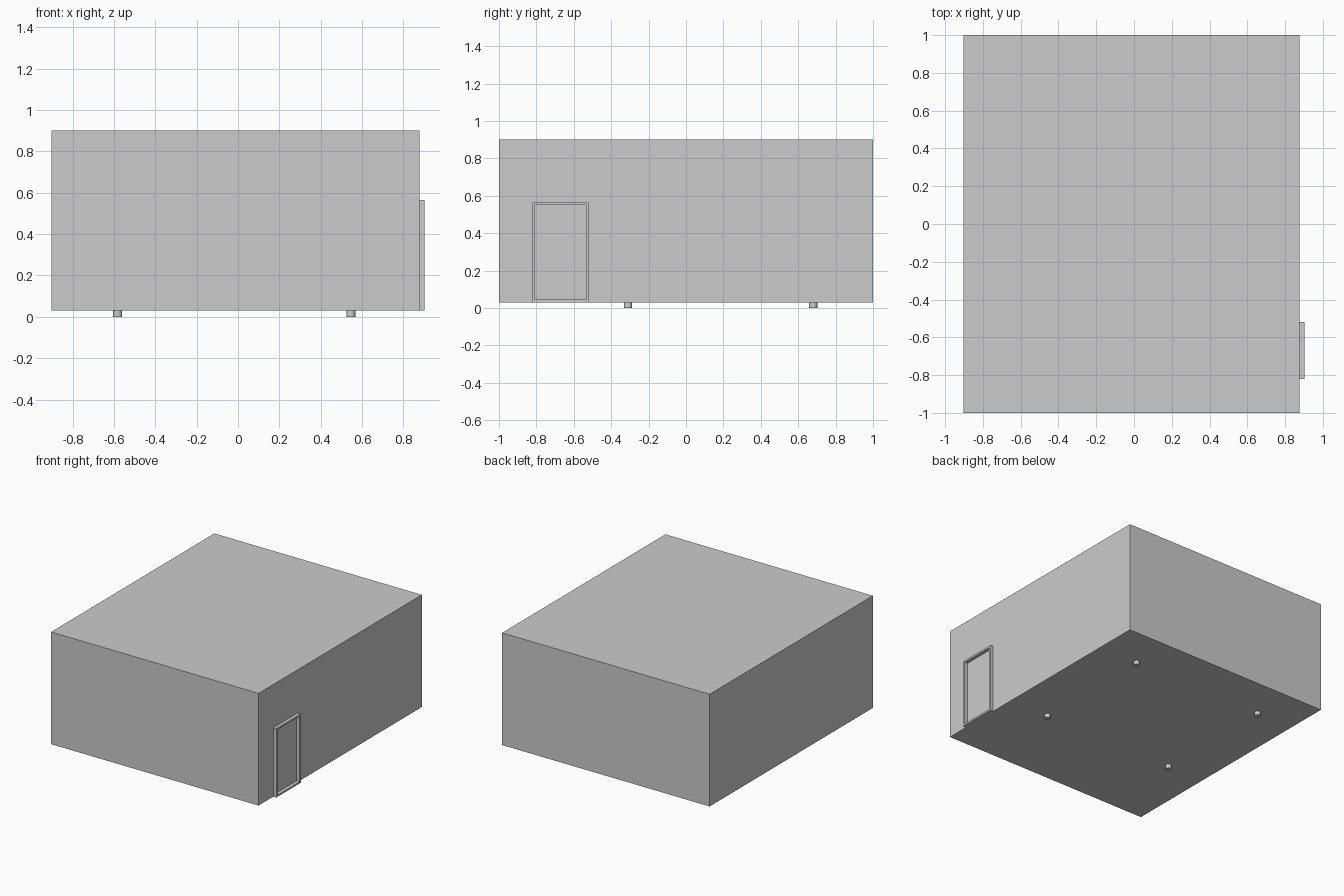
import bpy

if "Cube" in bpy.data.objects:
    bpy.data.objects.remove(bpy.data.objects["Cube"])


def box(name, lo, hi):
    """Axis-aligned box between two corners."""
    bpy.ops.mesh.primitive_cube_add(size=1, location=[(a + b) / 2 for a, b in zip(lo, hi)])
    ob = bpy.context.object
    ob.name = name
    ob.scale = [b - a for a, b in zip(lo, hi)]
    bpy.ops.object.transform_apply(location=False, rotation=False, scale=True)
    return ob


BASE, TOP = 0.03, 0.90
WALL_X = 0.877

# Main block
box("body", (-0.903, -1, BASE), (WALL_X, 1, TOP))

# Raised rectangular door frame on the right side
y0, y1, z1, w = -0.82, -0.52, 0.565, 0.014
x0, x1 = WALL_X, 0.903
box("door_frame_front_post", (x0, y0, BASE), (x1, y0 + w, z1))
box("door_frame_back_post", (x0, y1 - w, BASE), (x1, y1, z1))
box("door_frame_head", (x0, y0 + w, z1 - w), (x1, y1 - w, z1))
box("door_frame_sill", (x0, y0 + w, BASE), (x1, y1 - w, BASE + w))

# Four small round feet
for sx, x in (("left", -0.582), ("right", 0.546)):
    for sy, y in (("front", -0.31), ("back", 0.68)):
        bpy.ops.mesh.primitive_cylinder_add(vertices=24, radius=0.022, depth=BASE,
                                            location=(x, y, BASE / 2))
        foot = bpy.context.object
        foot.name = f"foot_{sy}_{sx}"
        bpy.ops.object.shade_smooth_by_angle()
